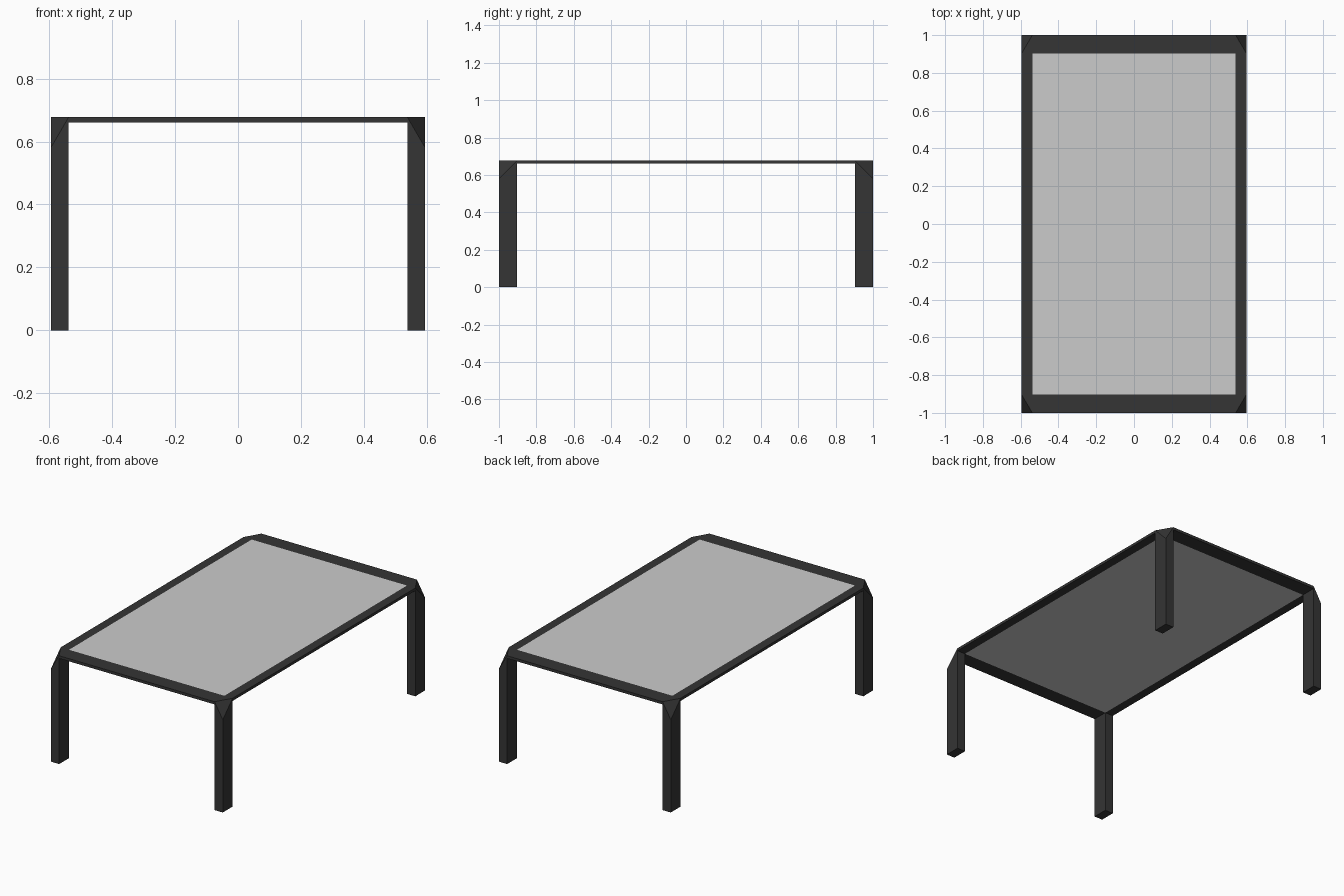
import bpy, bmesh

if "Cube" in bpy.data.objects:
    bpy.data.objects.remove(bpy.data.objects["Cube"])

XO, XI = 0.595, 0.538    # outer / inner half width
YO, YI = 1.0, 0.903      # outer / inner half length
TOP, UNDER = 0.678, 0.661
CHAMFER_Z = 0.58         # where the cut corner meets the leg's outer edge


def material(name, v):
    m = bpy.data.materials.new(name)
    m.diffuse_color = (v, v, v, 1)
    m.use_nodes = True
    m.node_tree.nodes["Principled BSDF"].inputs["Base Color"].default_value = m.diffuse_color
    return m


def hull(name, points, mat=None):
    bm = bmesh.new()
    for p in points:
        bm.verts.new(p)
    bmesh.ops.convex_hull(bm, input=bm.verts)
    bmesh.ops.dissolve_limit(bm, angle_limit=0.01, verts=bm.verts, edges=bm.edges)
    bmesh.ops.recalc_face_normals(bm, faces=bm.faces)
    mesh = bpy.data.meshes.new(name)
    bm.to_mesh(mesh)
    bm.free()
    if mat:
        mesh.materials.append(mat)
    ob = bpy.data.objects.new(name, mesh)
    bpy.context.collection.objects.link(ob)
    return ob


def corners(xs, ys, zs):
    return [(x, y, z) for x in xs for y in ys for z in zs]


dark = material("dark_frame", 0.035)

# legs: boxes whose outer top corner is cut off diagonally
for sx, side in ((-1, "left"), (1, "right")):
    for sy, end in ((-1, "front"), (1, "back")):
        pts = [(sx * x, sy * y, CHAMFER_Z if (x, y, z) == (XO, YO, TOP) else z)
               for x, y, z in corners((XI, XO), (YI, YO), (0, TOP))]
        hull(f"{end}_{side}_leg", pts, dark)

# thin flat rails between the legs
for s, side, end in ((-1, "left", "front"), (1, "right", "back")):
    hull(f"{side}_rail", corners((s * XI, s * XO), (-YI, YI), (UNDER, TOP)), dark)
    hull(f"{end}_rail", corners((-XI, XI), (s * YI, s * YO), (UNDER, TOP)), dark)

# grey panel flush with the frame
hull("table_panel", corners((-XI, XI), (-YI, YI), (UNDER, TOP)))
